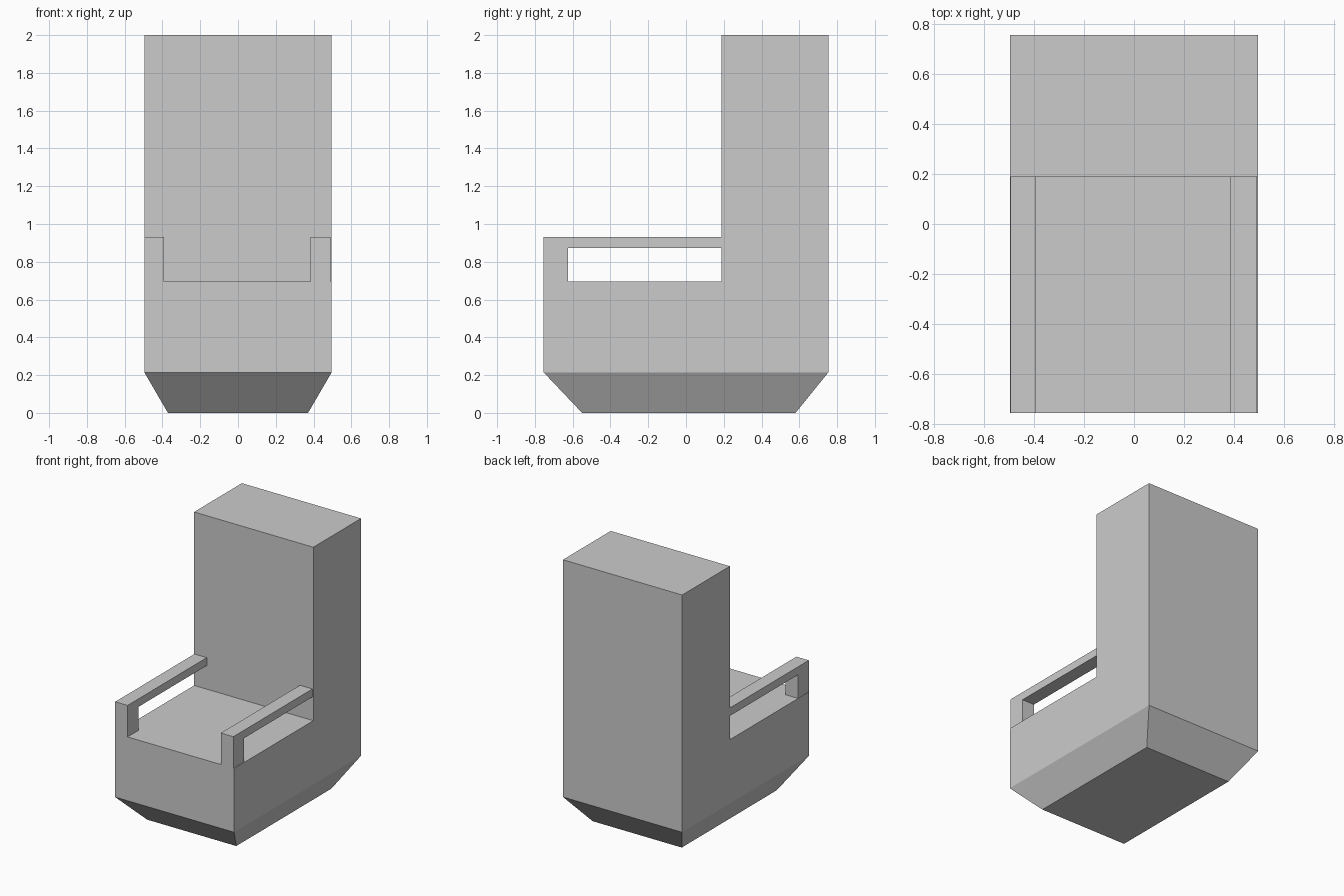
import bpy, bmesh

if "Cube" in bpy.data.objects:
    bpy.data.objects.remove(bpy.data.objects["Cube"])

SEAT_Z, BASE_Z = 0.695, 0.215
FRONT, BACK, BACKREST = -0.754, 0.754, 0.187


def extrude_profile(profile, x0, x1):
    """Extrude a (y, z) profile along x into a closed bmesh."""
    bm = bmesh.new()
    face = bm.faces.new([bm.verts.new((x0, y, z)) for y, z in profile])
    side = bmesh.ops.extrude_face_region(bm, geom=[face], use_keep_orig=True)
    for v in side["geom"]:
        if isinstance(v, bmesh.types.BMVert):
            v.co.x = x1
    bmesh.ops.recalc_face_normals(bm, faces=bm.faces)
    return bm


def finish(bm, name):
    mesh = bpy.data.meshes.new(name)
    bmesh.ops.recalc_face_normals(bm, faces=bm.faces)
    bm.to_mesh(mesh)
    bm.free()
    obj = bpy.data.objects.new(name, mesh)
    bpy.context.collection.objects.link(obj)
    return obj


# Seat and backrest: one L-shaped block, underside drawn in to a tapered base
bm = extrude_profile([(FRONT, BASE_Z), (BACK, BASE_Z), (BACK, 2.0),
                      (BACKREST, 2.0), (BACKREST, SEAT_Z), (FRONT, SEAT_Z)],
                     -0.496, 0.496)
bottom = min(bm.faces, key=lambda f: f.calc_center_median().z)
bottom = bmesh.ops.extrude_discrete_faces(bm, faces=[bottom])["faces"][0]
for v in bottom.verts:
    v.co = (0.371 if v.co.x > 0 else -0.371, 0.58 if v.co.y > 0 else -0.55, 0)
finish(bm, "seat_and_backrest")

# Armrests: front post and horizontal rail
arm = [(FRONT, SEAT_Z), (-0.625, SEAT_Z), (-0.625, 0.872),
       (BACKREST, 0.872), (BACKREST, 0.932), (FRONT, 0.932)]
for name, x0, x1 in (("left_armrest", -0.494, -0.391),
                     ("right_armrest", 0.385, 0.489)):
    finish(extrude_profile(arm, x0, x1), name)
